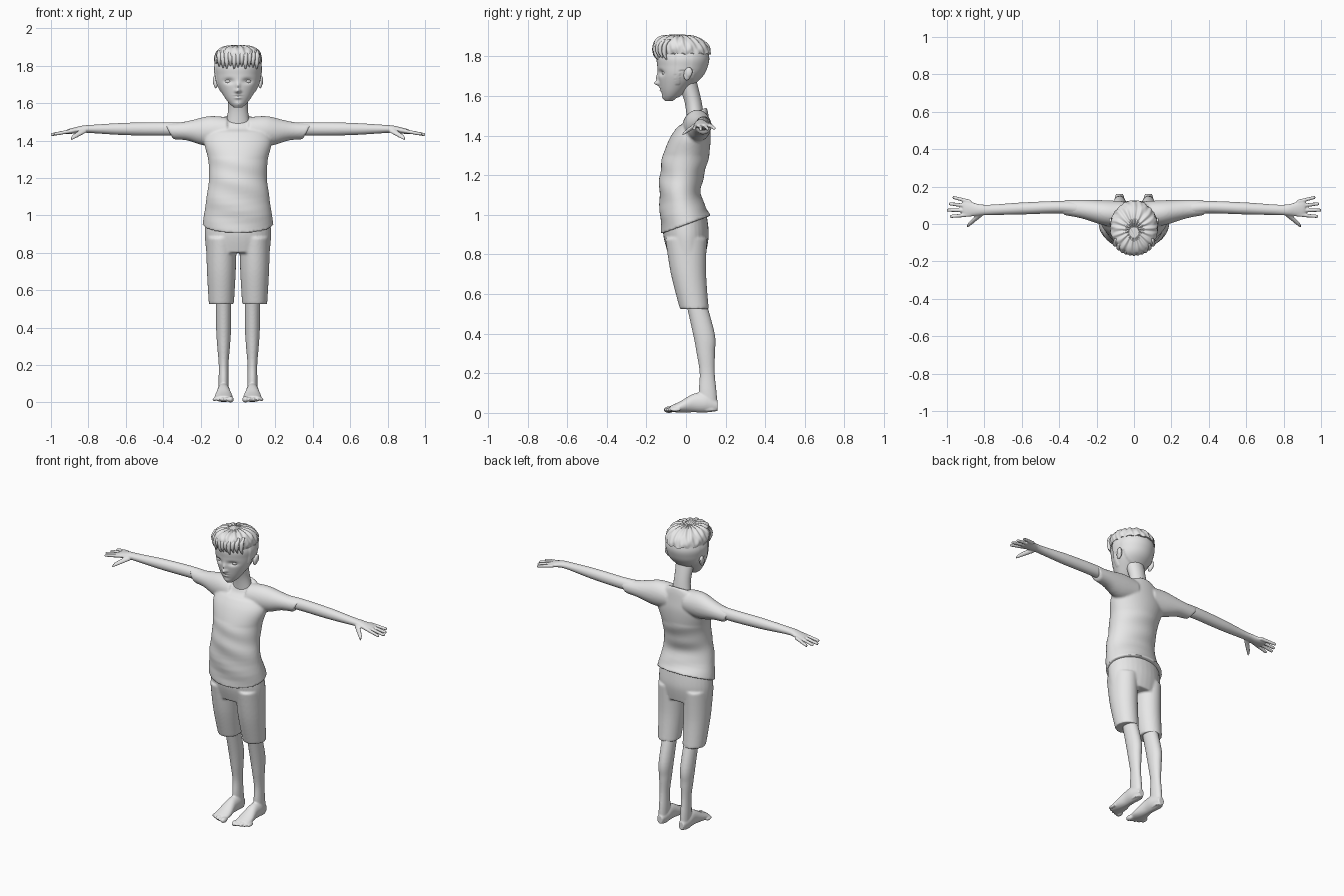
import bpy, bmesh, math
from math import sin, cos, pi, exp
from mathutils import Vector, Matrix

if "Cube" in bpy.data.objects:
    bpy.data.objects.remove(bpy.data.objects["Cube"])

COLOUR = (0.8, 0.8, 0.8, 1)
grey = bpy.data.materials.new("plain_grey")
grey.use_nodes = True
grey.diffuse_color = COLOUR
grey.node_tree.nodes["Principled BSDF"].inputs["Base Color"].default_value = COLOUR


def spline(rows, steps):
    """Smooth curve through the given sections."""
    points = [Vector(row) for row in rows]
    points = [points[0]] + points + [points[-1]]
    curve = []
    for i in range(1, len(points) - 2):
        a, b, c, d = points[i - 1:i + 3]
        for step in range(steps):
            t = step / steps
            curve.append(b + (c - a) * (t / 2)
                         + (a * 2 - b * 5 + c * 4 - d) * (t * t / 2)
                         + (b * 3 - a - c * 3 + d) * (t ** 3 / 2))
    return curve + [points[-2]]


def loft(bm, axis, fixed, rows, shape=None, sides=(1,), count=32, steps=6):
    """Skin elliptic sections: (position on axis, centre, first radius, second radius)."""
    for side in sides:
        rings = []
        for along, centre, first, second in spline(rows, steps):
            ring = []
            for k in range(count):
                angle = 2 * pi * k / count
                du, dv = first * cos(angle), second * sin(angle)
                if axis == "x":
                    co = Vector((along, centre + du, fixed + dv))
                elif axis == "y":
                    co = Vector((fixed + du, along, centre + dv))
                else:
                    co = Vector((fixed + du, centre + dv, along))
                if shape:
                    co = shape(co)
                co.x *= side
                ring.append(bm.verts.new(co))
            rings.append(ring)
        for low, high in zip(rings, rings[1:]):
            for k in range(count):
                after = (k + 1) % count
                bm.faces.new((low[k], low[after], high[after], high[k]))
        bm.faces.new(rings[0][::-1])
        bm.faces.new(rings[-1])


def ball(bm, centre, radii, tilt=0):
    matrix = (Matrix.Translation(centre) @ Matrix.Rotation(tilt, 4, "X")
              @ Matrix.Diagonal((*radii, 1)))
    bmesh.ops.create_uvsphere(bm, u_segments=24, v_segments=14, radius=1, matrix=matrix)


def finish(name, bm, voxel=0, soften=0, mirror=False):
    """Make the object, fusing overlapping volumes when a voxel size is given."""
    bmesh.ops.recalc_face_normals(bm, faces=bm.faces)
    mesh = bpy.data.meshes.new(name)
    bm.to_mesh(mesh)
    bm.free()
    mesh.materials.append(grey)
    ob = bpy.data.objects.new(name, mesh)
    bpy.context.collection.objects.link(ob)
    if voxel:
        fuse = ob.modifiers.new("fuse", "REMESH")
        fuse.mode, fuse.voxel_size, fuse.use_smooth_shade = "VOXEL", voxel, True
    if soften:
        relax = ob.modifiers.new("soften", "SMOOTH")
        relax.factor, relax.iterations = 0.5, soften
    if mirror:
        ob.modifiers.new("mirror", "MIRROR").use_mirror_merge = False
    bpy.ops.object.select_all(action="DESELECT")
    ob.select_set(True)
    bpy.context.view_layer.objects.active = ob
    bpy.ops.object.shade_smooth_by_angle(angle=math.radians(50))


# Shirt: torso with slanted hem, sloping collar and soft folds
def drape(co):
    hem = 0.37 * max(0, 1 - (co.z - 0.95) / 0.2)
    collar = 0.5 * min(1, max(0, (co.z - 1.45) / 0.06))
    fold = 0.003 * sin(co.z * 55 + co.x * 14) if co.z < 1.3 else 0
    rise = hem * co.y + collar * (co.y - 0.055)
    return Vector((co.x * (1 + fold), co.y * (1 + fold * 8), co.z + rise))


def cuff(co):
    co.x += 0.6 * (co.z - 1.45) * max(0, (co.x - 0.22) / 0.16)
    return co


bm = bmesh.new()
loft(bm, "z", 0, [(0.95, 0, 0.19, 0.125), (1.1, -0.03, 0.168, 0.105),
                  (1.2, -0.02, 0.155, 0.112), (1.3, 0, 0.16, 0.116),
                  (1.4, 0.025, 0.18, 0.1), (1.48, 0.05, 0.14, 0.065),
                  (1.52, 0.053, 0.075, 0.05)], drape, count=48)
loft(bm, "x", 1.45, [(0.06, 0.052, 0.07, 0.075), (0.16, 0.06, 0.067, 0.08),
                     (0.28, 0.08, 0.05, 0.05), (0.37, 0.088, 0.041, 0.043)],
     cuff, sides=(1, -1))
finish("shirt", bm, voxel=0.007, soften=4)

# Shorts: hips and two legs
bm = bmesh.new()
loft(bm, "z", 0, [(0.8, 0.005, 0.17, 0.095), (0.9, 0, 0.177, 0.115),
                  (1, -0.005, 0.17, 0.11)])
loft(bm, "z", 0.089, [(0.525, 0.042, 0.067, 0.073), (0.7, 0.013, 0.077, 0.089),
                      (0.88, 0, 0.082, 0.105)], sides=(1, -1))
finish("shorts", bm, voxel=0.007, soften=4)

# Legs and feet with a row of toes
bm = bmesh.new()
loft(bm, "z", 0.077, [(0.6, 0.04, 0.04, 0.05), (0.4, 0.09, 0.04, 0.055),
                      (0.3, 0.1, 0.034, 0.046), (0.2, 0.107, 0.026, 0.038),
                      (0.1, 0.11, 0.027, 0.045), (0.01, 0.12, 0.026, 0.04)])
loft(bm, "y", 0.077, [(0.16, 0.035, 0.02, 0.026), (0.1, 0.05, 0.034, 0.048),
                      (0.04, 0.05, 0.036, 0.047), (-0.03, 0.03, 0.048, 0.028),
                      (-0.08, 0.02, 0.046, 0.015)])
for toe in range(5):
    size = 0.017 if toe == 0 else 0.0125 - 0.0007 * toe
    ball(bm, (0.04 + 0.0215 * toe, 0.002 * toe * toe - 0.086, 0.016), (size, 0.027, size))
finish("leg", bm, voxel=0.005, soften=3, mirror=True)


# Arms and hands, drooping towards the fingertips and thumb
def droop(co):
    co.z -= 0.18 * max(0, co.x - 0.83)
    return co


def thumb_droop(co):
    co.z -= 0.7 * max(0, 0.06 - co.y)
    return co


ARM_HEIGHT = 1.462
bm = bmesh.new()
loft(bm, "x", ARM_HEIGHT, [(0.3, 0.083, 0.036, 0.036), (0.4, 0.09, 0.033, 0.036),
                           (0.6, 0.083, 0.032, 0.033), (0.8, 0.075, 0.028, 0.021),
                           (0.89, 0.082, 0.043, 0.015), (0.915, 0.086, 0.04, 0.011)], droop)
for finger, length in enumerate((0.97, 0.99, 1, 0.985)):
    root = 0.117 - 0.022 * finger
    tip = 0.14 - 0.033 * finger
    loft(bm, "x", ARM_HEIGHT, [(0.87, root, 0.011, 0.011),
                               (length - 0.012, tip, 0.009, 0.009),
                               (length, tip, 0.005, 0.005)], droop, count=12)
loft(bm, "x", ARM_HEIGHT, [(0.81, 0.06, 0.018, 0.014), (0.88, 0, 0.013, 0.01),
                           (0.893, -0.014, 0.006, 0.005)], thumb_droop, count=16)
finish("arm", bm, voxel=0.0045, soften=3, mirror=True)

# Neck
bm = bmesh.new()
loft(bm, "z", 0, [(1.45, 0.052, 0.07, 0.045), (1.57, 0.036, 0.053, 0.043),
                  (1.69, 0, 0.06, 0.05)])
finish("neck", bm)


# Head: bumps shape the nose, lips, chin and eye sockets
def bump(co, x, z, width, height, push):
    return push * exp(-((abs(co.x) - x) / width) ** 2 - ((co.z - z) / height) ** 2)


def sculpt(co):
    out = co.copy()
    if co.y < -0.04:
        out.y += bump(co, 0, 1.664, 0.014, 0.011, -0.026)    # nose tip
        out.y += bump(co, 0, 1.69, 0.011, 0.022, -0.013)     # nose bridge
        out.y += bump(co, 0.05, 1.718, 0.024, 0.014, 0.014)  # eye socket
        out.y += bump(co, 0, 1.644, 0.02, 0.005, -0.006)     # upper lip
        out.y += bump(co, 0, 1.628, 0.017, 0.006, -0.007)    # lower lip
        out.y += bump(co, 0, 1.594, 0.02, 0.014, -0.006)     # chin
    # close-cropped hair stands proud of the skin, leaving room for the ear
    beside_ear = abs(co.y) < 0.03 and co.z < 1.73
    if co.z > 1.66 and co.y > -0.055 and not beside_ear:
        out.x *= 1.04
        if co.y > 0.02:
            out.y += 0.005
    return out


bm = bmesh.new()
loft(bm, "z", 0, [(1.576, -0.085, 0.02, 0.02), (1.6, -0.073, 0.048, 0.044),
                  (1.64, -0.056, 0.077, 0.073), (1.7, -0.03, 0.109, 0.11),
                  (1.75, -0.02, 0.12, 0.125), (1.8, -0.018, 0.122, 0.13),
                  (1.86, -0.02, 0.095, 0.11), (1.89, -0.02, 0.03, 0.04)],
     sculpt, count=128, steps=14)
finish("head", bm, soften=1)

# Eyes and ears
bm = bmesh.new()
ball(bm, (0.05, -0.102, 1.717), (0.022, 0.02, 0.014))
finish("eye", bm, mirror=True)
bm = bmesh.new()
ball(bm, (0.119, 0.008, 1.712), (0.012, 0.02, 0.034), tilt=-0.2)
ball(bm, (0.126, 0.014, 1.72), (0.009, 0.019, 0.026), tilt=-0.2)
finish("ear", bm, voxel=0.004, soften=2, mirror=True)


# Hair: swept dome with ridged strands, and a fringe of locks
def strands(co):
    angle = math.atan2(co.y + 0.03, co.x)
    ridge = 1 + 0.014 * sin(angle * 26 + co.z * 60) + 0.01 * sin(angle * 11 - co.z * 90)
    wave = 0.004 * sin(angle * 17)
    return Vector((co.x * ridge, (co.y + 0.03) * ridge - 0.03, co.z + wave))


bm = bmesh.new()
dome = []
for level in range(-1, 6):
    lift, spread = sin(level * 0.3), cos(level * 0.3) ** 0.6
    dome.append((1.835 + 0.072 * lift, -0.02 - 0.025 * lift, 0.127 * spread, 0.142 * spread))
loft(bm, "z", 0, dome, strands, count=160)
for lock in range(-5, 6):
    x = 0.02 * lock
    y = -0.022 - 0.137 * math.sqrt(1 - (x / 0.13) ** 2)
    low = 1.79 + 0.008 * sin(lock * 2.3)
    loft(bm, "z", x, [(low, y + 0.012, 0.003, 0.003), (low + 0.03, y, 0.011, 0.01),
                      (1.86, y + 0.004, 0.014, 0.012), (1.885, y + 0.025, 0.008, 0.008)],
         count=12)
finish("hair", bm)
